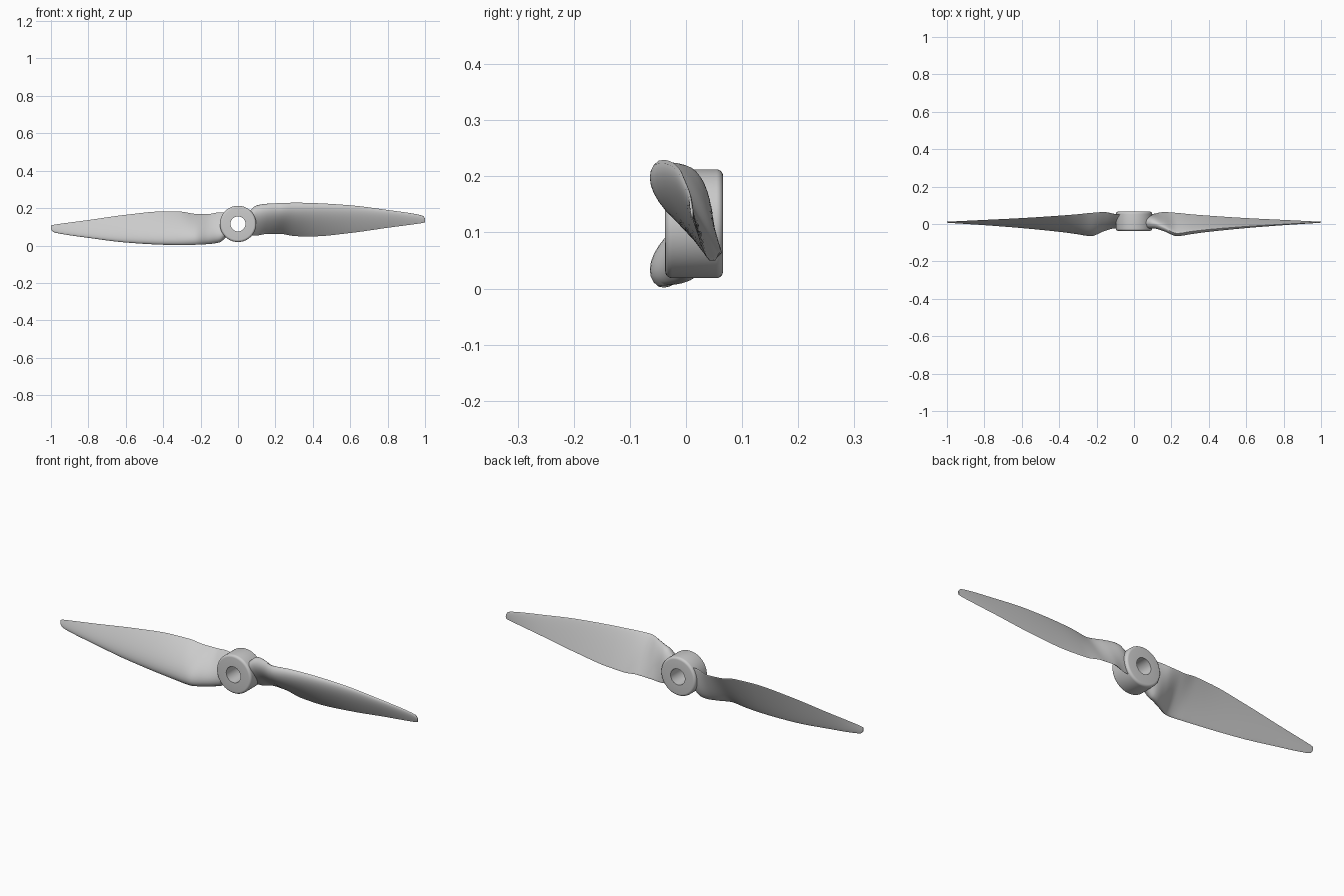
import bpy, bmesh, math

if "Cube" in bpy.data.objects:
    bpy.data.objects.remove(bpy.data.objects["Cube"])

ZC = 0.1155  # height of the hub axis

# Blade stations: x, leading edge (y, z), trailing edge (y, z), front bulge, back bulge
STATIONS = [
    (0.060, 0.000, 0.182, 0.048, 0.056, 0.036, 0.026),
    (0.100, -0.001, 0.214, 0.053, 0.054, 0.036, 0.024),
    (0.160, -0.022, 0.223, 0.064, 0.063, 0.037, 0.016),
    (0.230, -0.050, 0.227, 0.060, 0.062, 0.039, 0.007),
    (0.310, -0.039, 0.229, 0.052, 0.050, 0.034, 0.004),
    (0.400, -0.029, 0.227, 0.045, 0.049, 0.028, 0.003),
    (0.600, -0.013, 0.215, 0.032, 0.067, 0.018, 0.002),
    (0.800, -0.001, 0.190, 0.022, 0.095, 0.010, 0.002),
    (0.965, 0.008, 0.165, 0.014, 0.117, 0.005, 0.002),
    (0.990, 0.009, 0.157, 0.013, 0.121, 0.004, 0.002),
    (1.000, 0.010, 0.144, 0.012, 0.124, 0.003, 0.002),
]


def slope(i, k):
    """Monotone tangent so the outline never overshoots the stations."""
    if i in (0, len(STATIONS) - 1):
        a, b = (0, 1) if i == 0 else (-2, -1)
        return (STATIONS[b][k] - STATIONS[a][k]) / (STATIONS[b][0] - STATIONS[a][0])
    p, q, r = STATIONS[i - 1:i + 2]
    s0, s1 = (q[k] - p[k]) / (q[0] - p[0]), (r[k] - q[k]) / (r[0] - q[0])
    return 2 * s0 * s1 / (s0 + s1) if s0 * s1 > 0 else 0.0


def station_at(i, t):
    a, b = STATIONS[i], STATIONS[i + 1]
    h = b[0] - a[0]
    out = [a[0] + h * t]
    for k in range(1, 7):
        out.append(a[k] * (2*t**3 - 3*t*t + 1) + b[k] * (3*t*t - 2*t**3)
                   + h * slope(i, k) * (t**3 - 2*t*t + t) + h * slope(i + 1, k) * (t**3 - t*t))
    return out


def foil(u):
    return 10 * (.2969 * math.sqrt(u) - .126*u - .3516*u*u + .2843*u**3 - .1015*u**4)


def section(s, n=16):
    """Closed airfoil loop: front side to the trailing edge, back side home."""
    x, ly, lz, ty, tz, front, back = s
    dy, dz = ty - ly, tz - lz
    length = math.hypot(dy, dz)
    ny, nz = dz / length, -dy / length
    pts = []
    for j in range(2 * n):
        u = (1 - math.cos(math.pi * j / n)) / 2
        h = foil(u) * (front if j <= n else -back)
        pts.append((x, ly + dy*u + ny*h, lz + dz*u + nz*h - ZC))
    return pts


def finish(name, bm, angle):
    bmesh.ops.recalc_face_normals(bm, faces=bm.faces)
    mesh = bpy.data.meshes.new(name)
    bm.to_mesh(mesh)
    bm.free()
    ob = bpy.data.objects.new(name, mesh)
    bpy.context.collection.objects.link(ob)
    ob.location.z = ZC
    bpy.ops.object.select_all(action='DESELECT')
    ob.select_set(True)
    bpy.context.view_layer.objects.active = ob
    bpy.ops.object.shade_smooth_by_angle(angle=math.radians(angle))
    return ob


def bridge(bm, rings, closed):
    n = len(rings[0])
    for k in range(len(rings) if closed else len(rings) - 1):
        a, b = rings[k], rings[(k + 1) % len(rings)]
        for j in range(n):
            bm.faces.new((a[j], a[(j+1) % n], b[(j+1) % n], b[j]))


# Blade lofted through the stations, with capped ends
bm = bmesh.new()
steps = 6
samples = [station_at(i, t / steps) for i in range(len(STATIONS) - 1) for t in range(steps)]
samples.append(list(STATIONS[-1]))
rings = [[bm.verts.new(p) for p in section(s)] for s in samples]
bridge(bm, rings, False)
bm.faces.new(rings[0])
bm.faces.new(rings[-1])
blade = finish("right_blade", bm, 40)

# Opposite blade: same mesh turned half round the shaft
other = blade.copy()
other.name = "left_blade"
other.rotation_euler.y = math.pi
bpy.context.collection.objects.link(other)

# Hub: ring profile (radius, y) with rounded outer rims, turned about y
R, Y0, Y1, B = 0.097, -0.037, 0.066, 0.012
profile = [(0.04, Y1), (0.04, Y0)]
for cy, a0 in ((Y0 + B, -90), (Y1 - B, 0)):
    for k in range(6):
        a = math.radians(a0 + 18 * k)
        profile.append((R - B + B * math.cos(a), cy + B * math.sin(a)))
bm = bmesh.new()
rings = []
for k in range(64):
    a = 2 * math.pi * k / 64
    rings.append([bm.verts.new((r * math.cos(a), y, r * math.sin(a))) for r, y in profile])
bridge(bm, rings, True)
finish("hub", bm, 40)
